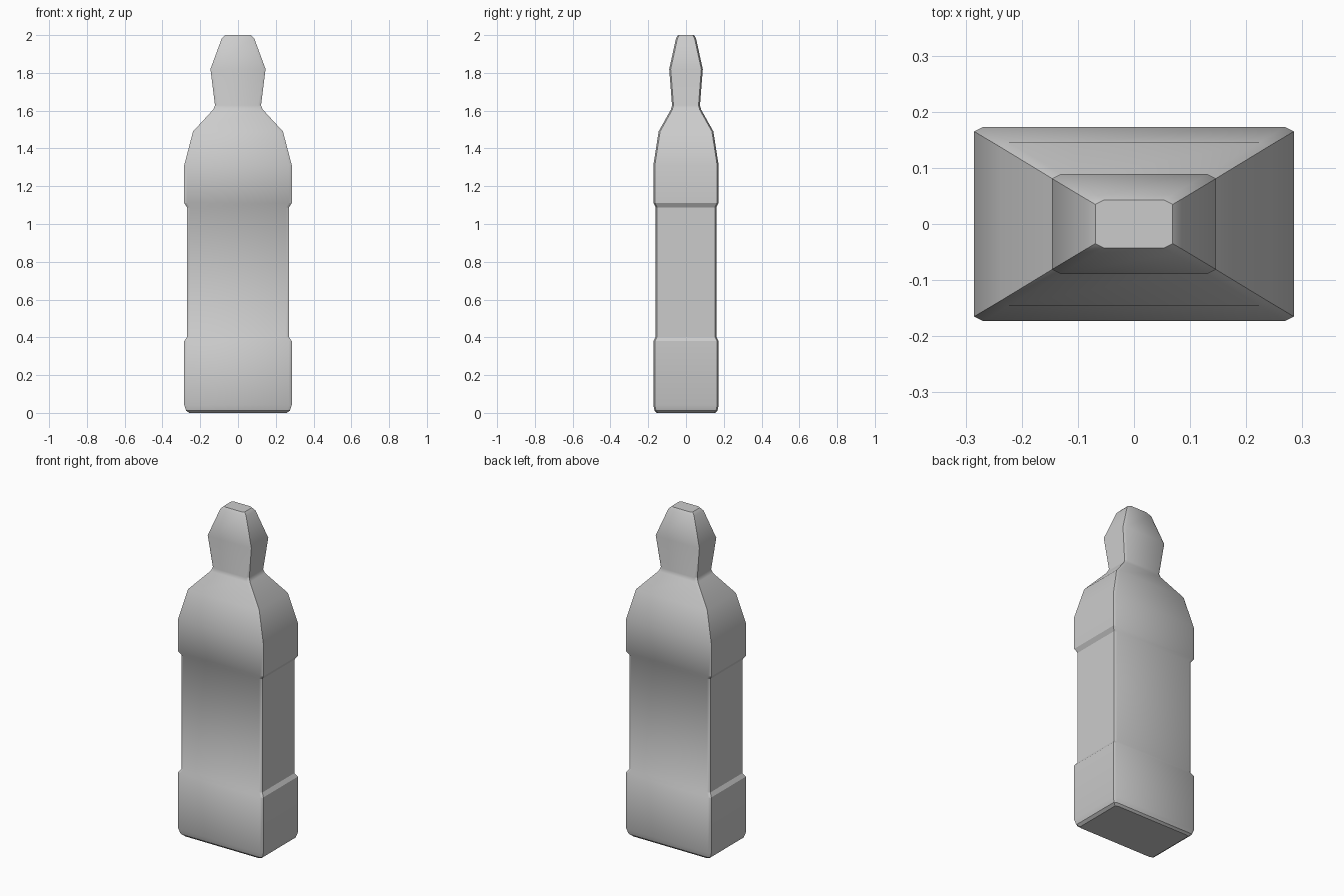
import bpy, bmesh, math

if "Cube" in bpy.data.objects:
    bpy.data.objects.remove(bpy.data.objects["Cube"])

# Profile rings from base to tip: (height, half width, half depth)
RINGS = [
    (0.000, 0.258, 0.156), (0.012, 0.275, 0.167), (0.042, 0.285, 0.173),
    (0.380, 0.285, 0.173), (0.402, 0.270, 0.161),
    (1.088, 0.270, 0.161), (1.112, 0.285, 0.173),
    (1.310, 0.285, 0.173), (1.490, 0.238, 0.145),
    (1.606, 0.131, 0.080), (1.628, 0.122, 0.074),
    (1.820, 0.146, 0.089), (1.983, 0.086, 0.053), (2.000, 0.069, 0.043),
]
CUT_X, CUT_Y = 0.016, 0.008  # corner chamfer


def ring_points(z, w, d):
    """Rectangle with chamfered corners, counter-clockwise."""
    a, b = w - CUT_X, d - CUT_Y
    return [(w, -b, z), (w, b, z), (a, d, z), (-a, d, z),
            (-w, b, z), (-w, -b, z), (-a, -d, z), (a, -d, z)]


# Bottle: loft through the rings, capped at both ends
bm = bmesh.new()
rings = [[bm.verts.new(p) for p in ring_points(*r)] for r in RINGS]
for low, high in zip(rings, rings[1:]):
    for i in range(8):
        j = (i + 1) % 8
        bm.faces.new((low[i], low[j], high[j], high[i]))
bm.faces.new(rings[0][::-1])
bm.faces.new(rings[-1])
bmesh.ops.recalc_face_normals(bm, faces=bm.faces)

mesh = bpy.data.meshes.new("bottle")
bm.to_mesh(mesh)
bm.free()
bottle = bpy.data.objects.new("bottle", mesh)
bpy.context.collection.objects.link(bottle)
bpy.context.view_layer.objects.active = bottle
bottle.select_set(True)
bpy.ops.object.shade_smooth_by_angle(angle=math.radians(30))
